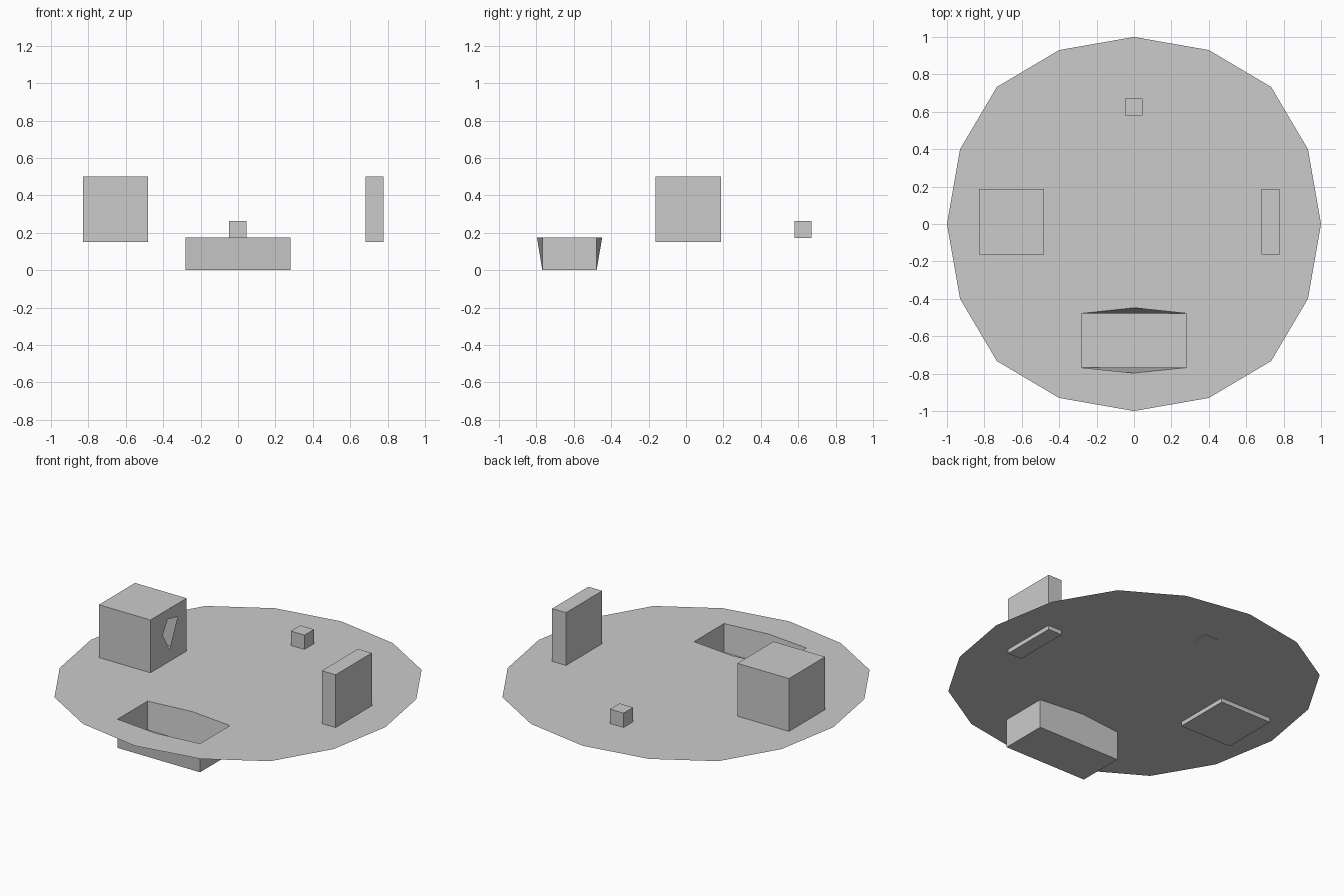
import bpy, bmesh

if "Cube" in bpy.data.objects:
    bpy.data.objects.remove(bpy.data.objects["Cube"])

Z = 0.176  # height of the flat disc


def finish(bm, name):
    bmesh.ops.recalc_face_normals(bm, faces=bm.faces)
    mesh = bpy.data.meshes.new(name)
    bm.to_mesh(mesh)
    bm.free()
    ob = bpy.data.objects.new(name, mesh)
    bpy.context.collection.objects.link(ob)
    return ob


def loop(bm, pts):
    vs = [bm.verts.new(p) for p in pts]
    edges = [bm.edges.new((vs[i - 1], vs[i])) for i in range(len(vs))]
    return vs, edges


def box(name, x0, x1, y0, y1, z0, z1, hole=None):
    bm = bmesh.new()
    bmesh.ops.create_cube(bm, size=1)
    for v in bm.verts:
        v.co = (x1 if v.co.x > 0 else x0, y1 if v.co.y > 0 else y0,
                z1 if v.co.z > 0 else z0)
    if hole:
        # replace the +x face by a ring of four faces around the opening
        face = max(bm.faces, key=lambda f: f.calc_center_median().x)
        corners = [(y0, z1), (y1, z1), (y1, z0), (y0, z0)]
        outer = [min(face.verts, key=lambda v: abs(v.co.y - c[0]) + abs(v.co.z - c[1]))
                 for c in corners]
        bmesh.ops.delete(bm, geom=[face], context='FACES_ONLY')
        inner = [bm.verts.new((x1, y, z)) for y, z in hole]
        for i in range(4):
            bm.faces.new((outer[i - 1], outer[i], inner[i], inner[i - 1]))
    return finish(bm, name)


# Sixteen-sided disc with a six-sided opening for the basin
quarter = [(1, 0), (0.93, 0.40), (0.733, 0.733), (0.40, 0.93)]
outline = []
for k in range(4):
    outline += quarter
    quarter = [(-y, x) for x, y in quarter]
rim = [(-0.28, -0.768), (0, -0.797), (0.28, -0.768),
       (0.28, -0.478), (0, -0.448), (-0.28, -0.478)]
bm = bmesh.new()
edges = loop(bm, [(x, y, Z) for x, y in outline])[1]
edges += loop(bm, [(x, y, Z) for x, y in rim])[1]
bmesh.ops.triangle_fill(bm, use_beauty=True, use_dissolve=False,
                        edges=edges, normal=(0, 0, 1))
finish(bm, "disc")

# Open basin sunk below the disc: bowed rim, rectangular floor
bm = bmesh.new()
t = [bm.verts.new((x, y, Z)) for x, y in rim]
b = [bm.verts.new((*rim[i], 0)) for i in (0, 2, 3, 5)]
bm.faces.new(b)
bm.faces.new((t[0], t[1], t[2], b[1], b[0]))
bm.faces.new((t[2], t[3], b[2], b[1]))
bm.faces.new((t[3], t[4], t[5], b[3], b[2]))
bm.faces.new((t[5], t[0], b[0], b[3]))
finish(bm, "basin")

# Blocks standing on the disc
box("large_block", -0.83, -0.48, -0.163, 0.187, 0.15, 0.50,
    hole=[(0.003, 0.44), (0.10, 0.42), (0.022, 0.25), (-0.045, 0.36)])
box("upright_slab", 0.683, 0.777, -0.163, 0.187, 0.15, 0.50)
box("small_block", -0.047, 0.045, 0.58, 0.672, 0.172, 0.264)
